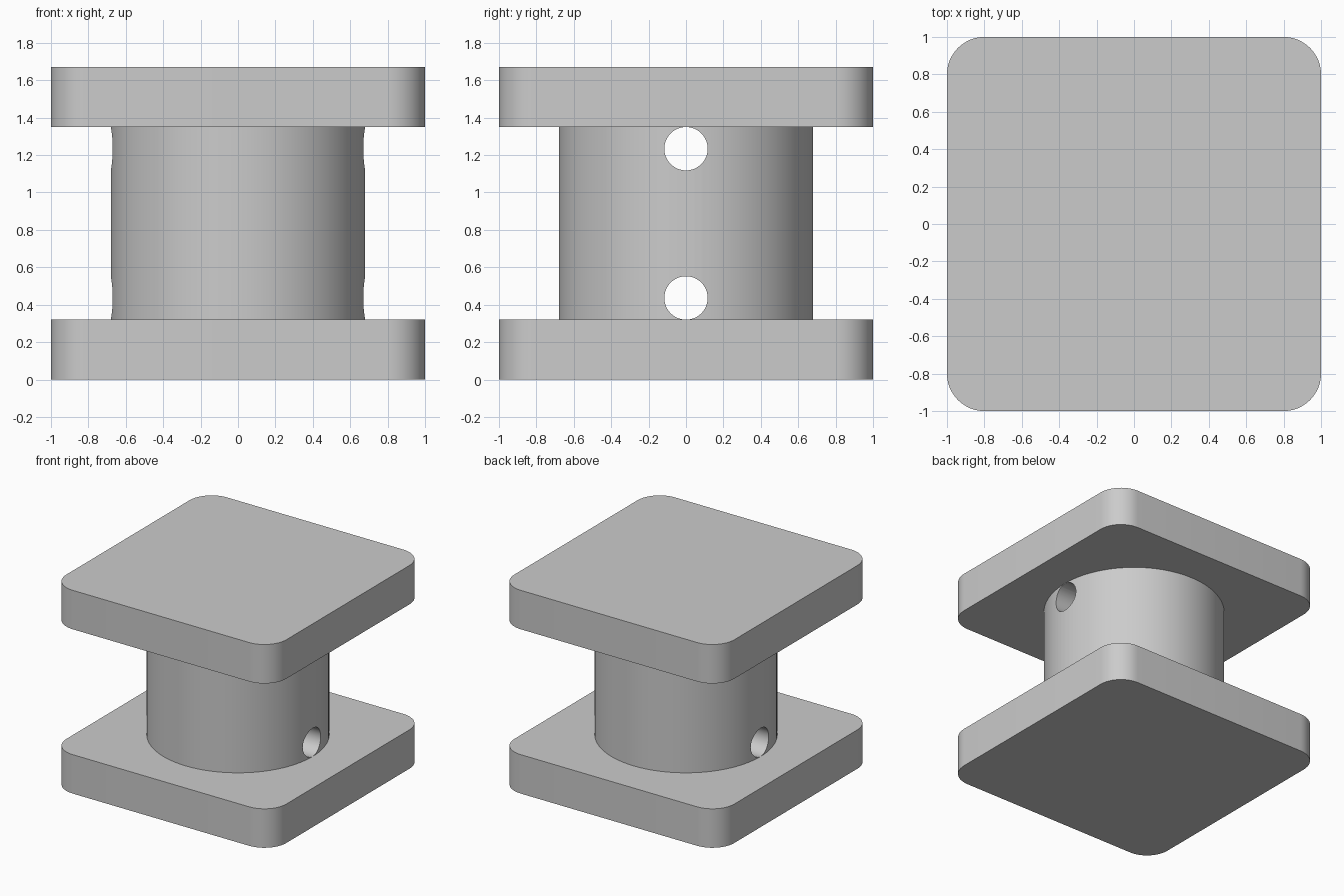
import bpy
import bmesh
from math import radians

if "Cube" in bpy.data.objects:
    bpy.data.objects.remove(bpy.data.objects["Cube"], do_unlink=True)

PLATE = 0.32
HEIGHT = 1.67
CORNER = 0.2
DRUM_R = 0.68
HOLE_R = 0.116

grey = bpy.data.materials.new("plain grey")
grey.use_nodes = True
colour = (0.6, 0.6, 0.6, 1)
grey.diffuse_color = colour
grey.node_tree.nodes["Principled BSDF"].inputs["Base Color"].default_value = colour


def select_only(obj):
    bpy.ops.object.select_all(action="DESELECT")
    obj.select_set(True)
    bpy.context.view_layer.objects.active = obj


def finish(obj):
    obj.data.materials.clear()
    obj.data.materials.append(grey)
    select_only(obj)
    bpy.ops.object.shade_smooth_by_angle(angle=radians(30))


# Square flange with rounded vertical corners
def add_flange(name, bottom):
    bm = bmesh.new()
    bmesh.ops.create_cube(bm, size=2)
    bmesh.ops.scale(bm, vec=(1, 1, PLATE / 2), verts=bm.verts)
    upright = [e for e in bm.edges
               if abs(e.verts[0].co.z - e.verts[1].co.z) > PLATE / 2]
    bmesh.ops.bevel(bm, geom=upright, offset=CORNER, segments=12,
                    profile=0.5, affect="EDGES")
    mesh = bpy.data.meshes.new(name)
    bm.to_mesh(mesh)
    bm.free()
    obj = bpy.data.objects.new(name, mesh)
    obj.location.z = bottom + PLATE / 2
    bpy.context.collection.objects.link(obj)
    finish(obj)


add_flange("bottom_flange", 0)
add_flange("top_flange", HEIGHT - PLATE)

# Central drum, seated slightly into both flanges
bpy.ops.mesh.primitive_cylinder_add(
    vertices=96, radius=DRUM_R, depth=HEIGHT - 2 * PLATE + 0.04,
    location=(0, 0, HEIGHT / 2))
drum = bpy.context.object
drum.name = "drum"

# Two cross holes running from side to side, tangent to the flanges
for name, z in (("lower_hole", PLATE + HOLE_R),
                ("upper_hole", HEIGHT - PLATE - HOLE_R)):
    bpy.ops.mesh.primitive_cylinder_add(
        vertices=48, radius=HOLE_R, depth=2,
        location=(0, 0, z), rotation=(0, radians(90), 0))
    cutter = bpy.context.object
    cutter.name = name + "_cutter"
    cutter.hide_render = True
    cut = drum.modifiers.new(name, "BOOLEAN")
    cut.operation = "DIFFERENCE"
    cut.solver = "EXACT"
    cut.object = cutter
    select_only(drum)
    bpy.ops.object.modifier_apply(modifier=cut.name)
    bpy.data.objects.remove(cutter, do_unlink=True)

finish(drum)
